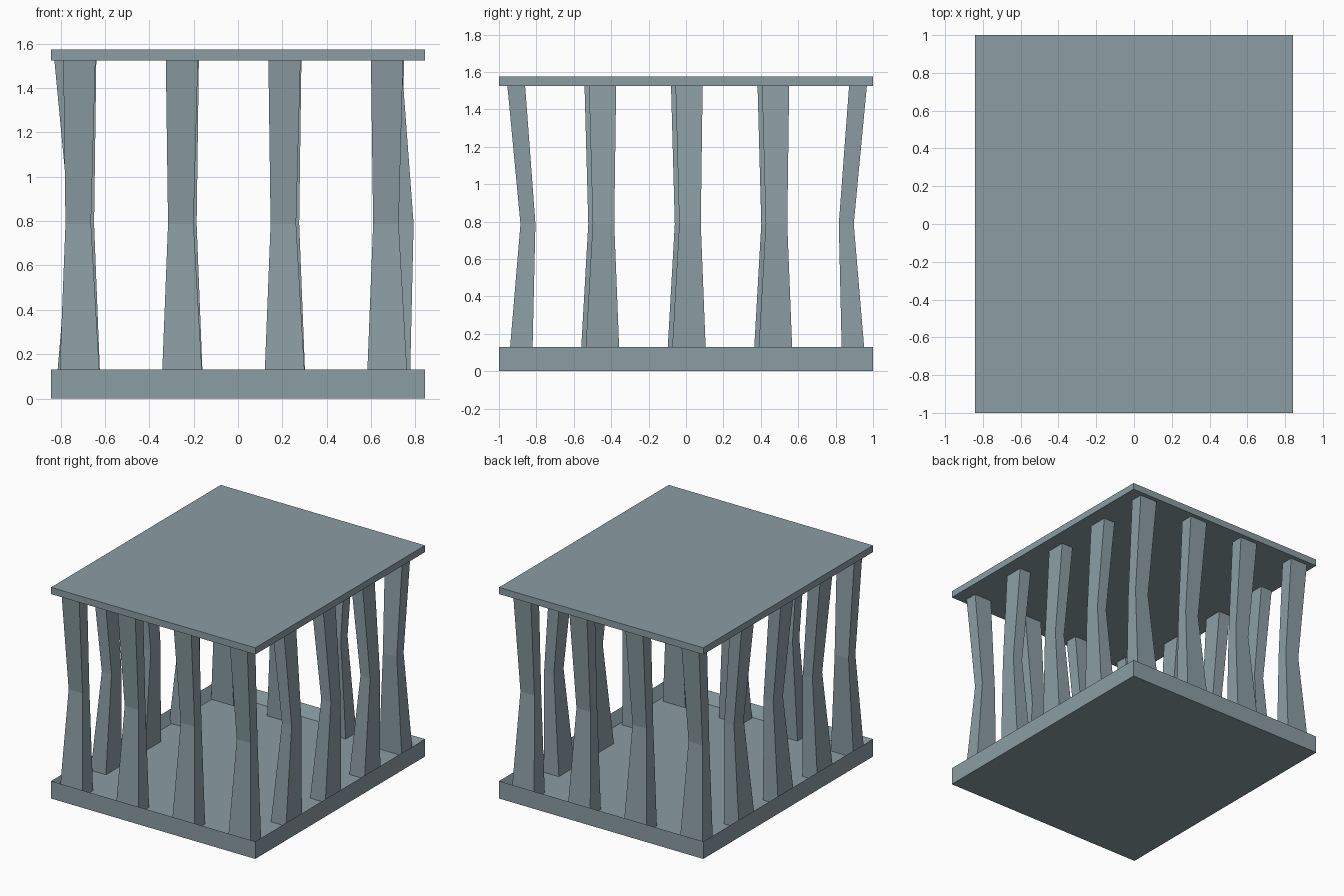
import bpy, bmesh

if "Cube" in bpy.data.objects:
    bpy.data.objects.remove(bpy.data.objects["Cube"])

grey = bpy.data.materials.new("blue_grey_stone")
grey.diffuse_color = (0.26, 0.34, 0.37, 1)
grey.use_nodes = True
grey.node_tree.nodes["Principled BSDF"].inputs["Base Color"].default_value = grey.diffuse_color


def make_object(name, bm):
    bmesh.ops.recalc_face_normals(bm, faces=bm.faces)
    mesh = bpy.data.meshes.new(name)
    bm.to_mesh(mesh)
    bm.free()
    mesh.materials.append(grey)
    obj = bpy.data.objects.new(name, mesh)
    bpy.context.collection.objects.link(obj)
    return obj


def add_box(bm, x, y, z0, z1):
    verts = bmesh.ops.create_cube(bm, size=1)["verts"]
    for v in verts:
        v.co = (v.co.x * 2 * x, v.co.y * 2 * y, z1 if v.co.z > 0 else z0)
    return verts


X, Y, RIM = 0.843, 1.0, 0.06

# Base tray: thin floor with a raised rim
bm = bmesh.new()
add_box(bm, X, Y, 0, 0.13)
bm.faces.ensure_lookup_table()
top = max(bm.faces, key=lambda f: f.calc_center_median().z)
bmesh.ops.inset_region(bm, faces=[top], thickness=RIM)
for v in top.verts:
    v.co.z = 0.05
make_object("base_tray", bm)

# Flat roof slab
bm = bmesh.new()
add_box(bm, X, Y, 1.525, 1.575)
make_object("roof_slab", bm)

# Bent pillar: (height, width range, depth range), depth runs inward
LEVELS = [
    (0.05, (-0.092, 0.094), (0.053, 0.178)),
    (0.7875, (-0.063, 0.052), (0.115, 0.195)),
    (1.525, (-0.073, 0.072), (0.045, 0.140)),
]


def pillar(name, place):
    bm = bmesh.new()
    rings = []
    for z, (w0, w1), (d0, d1) in LEVELS:
        rings.append([bm.verts.new((*place(w, d), z))
                      for w, d in ((w0, d0), (w1, d0), (w1, d1), (w0, d1))])
    for a, b in zip(rings, rings[1:]):
        for i in range(4):
            j = (i + 1) % 4
            bm.faces.new((a[i], a[j], b[j], b[i]))
    bm.faces.new(rings[0])
    bm.faces.new(rings[-1])
    make_object(name, bm)


STEP = 0.4625
# Front and back rows, bending toward the middle
for i in range(4):
    c = -0.715 + i * STEP
    pillar(f"front_pillar_{i + 1}", lambda w, d: (c + w, -1 + d))
    pillar(f"back_pillar_{i + 1}", lambda w, d: (c + 0.003 - w, 1.012 - d))

# Side rows, both bending toward +x
for i in range(3):
    c = (i - 1) * STEP
    pillar(f"left_pillar_{i + 1}", lambda w, d: (-0.873 + d, c - 0.008 - w))
    pillar(f"right_pillar_{i + 1}", lambda w, d: (0.597 + d, c + 0.016 - w))
